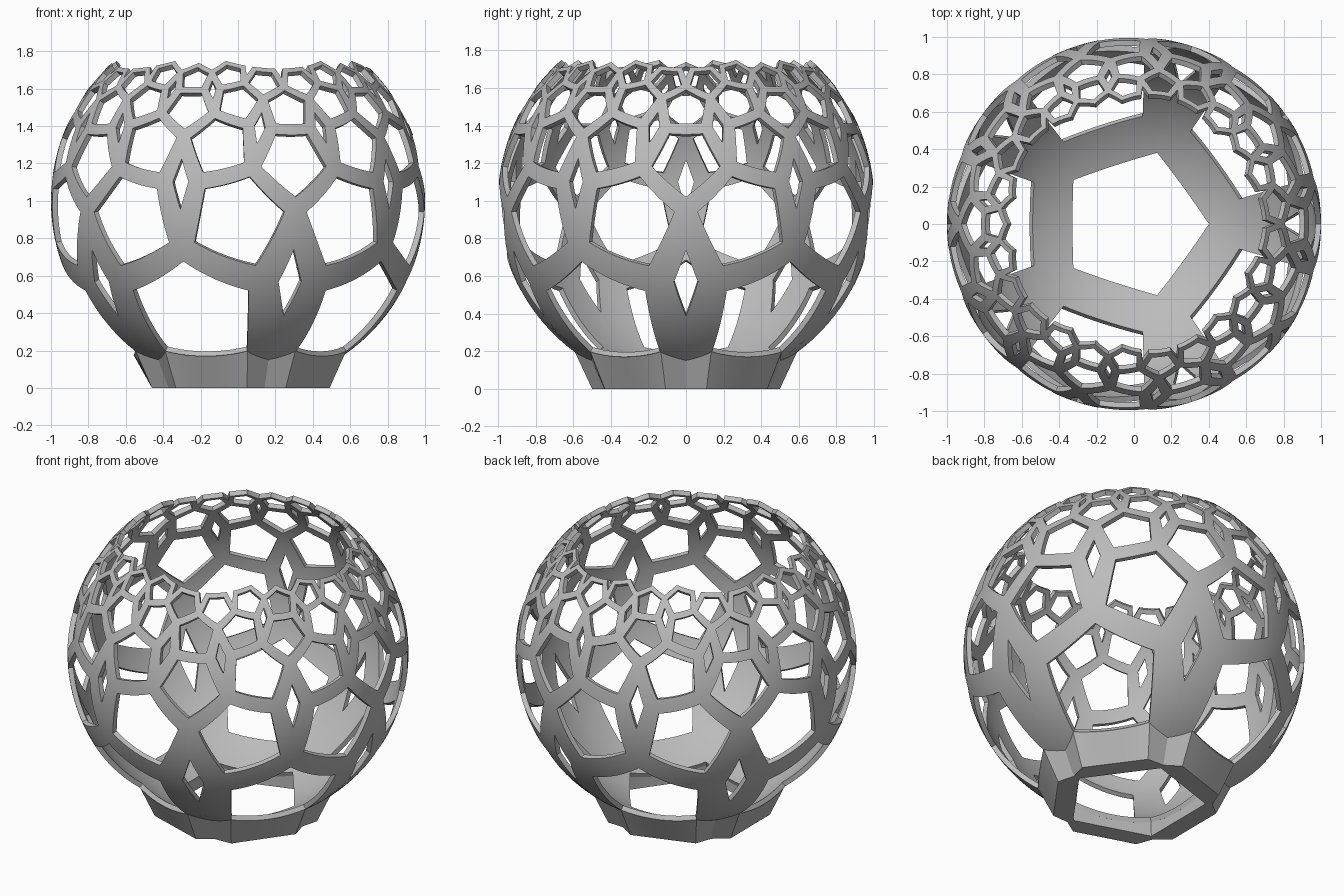
import bpy, bmesh, math
from mathutils import Vector

cube = bpy.data.objects.get("Cube")
if cube:
    bpy.data.objects.remove(cube, do_unlink=True)

grey = bpy.data.materials.new("plain_grey")
grey.use_nodes = True
grey.diffuse_color = (0.5, 0.5, 0.5, 1)
grey.node_tree.nodes["Principled BSDF"].inputs["Base Color"].default_value = (0.5, 0.5, 0.5, 1)

PITCH = 0.48                 # distance between neighbouring pentagon centres
THICK = 0.03
CENTRE = Vector((0, 0, 1))
TAN36 = math.tan(math.radians(36))


def u(deg):
    """Unit direction in the flat pattern, as a complex number."""
    return complex(math.cos(math.radians(deg)), math.sin(math.radians(deg)))


def on_sphere(p):
    """Wrap a point of the flat pattern onto the sphere, from its south pole."""
    f = 2 / (1 + abs(p) ** 2)
    return Vector((p.real * f, p.imag * f, 2 - f))


def key(p):
    return (round(p.real, 3), round(p.imag, 3))


def finish(name, bm):
    mesh = bpy.data.meshes.new(name)
    bm.to_mesh(mesh)
    bm.free()
    mesh.materials.append(grey)
    obj = bpy.data.objects.new(name, mesh)
    bpy.context.collection.objects.link(obj)
    bpy.ops.object.select_all(action='DESELECT')
    obj.select_set(True)
    bpy.context.view_layer.objects.active = obj
    return obj


# Flat pattern: regular pentagons with thin rhombic gaps in ten wedges
radius = 0.5 / math.cos(math.radians(36))
long_half = TAN36 * math.cos(math.radians(18))
short_half = TAN36 * math.sin(math.radians(18))
A, B, C = u(36) + u(0), u(0) + u(-36), u(36) + u(72)
tiles = {}


def add_tile(centre, corners, inradius, limit):
    if abs(centre) < limit:
        c = centre * PITCH
        tiles[key(c)] = (c, [c + PITCH * v for v in corners], inradius * PITCH)


upright = [radius * u(72 * j) for j in range(5)]
flipped = [-v for v in upright]
for k in range(5):
    turn = u(72 * k)
    for m in range(4):
        for n in range(4):
            for axis, step, flip_at, gap_at in (
                    (u(0), m * A + n * B, 1 + 2 * u(36).real, radius + long_half),
                    (u(36), m * A + n * C, 1, 1 + radius + long_half)):
                add_tile(turn * step, upright, 0.5, 4.85)
                add_tile(turn * (step + flip_at * axis), flipped, 0.5, 4.85)
                d = turn * axis
                add_tile(turn * (step + gap_at * axis),
                         [d * long_half, d * short_half * 1j, -d * long_half, -d * short_half * 1j],
                         short_half * math.cos(math.radians(18)), 4.5)

# Lattice shell
bm = bmesh.new()


def patch(p, q, q2, p2, along=10, across=4):
    """Grid of faces between edge p-q and edge p2-q2."""
    rows = []
    for i in range(across + 1):
        s, row = i / across, []
        for j in range(along + 1):
            t = j / along
            w = (p * (1 - t) + q * t) * (1 - s) + (p2 * (1 - t) + q2 * t) * s
            row.append(bm.verts.new((w.real, w.imag, 0)))
        rows.append(row)
    for r0, r1 in zip(rows, rows[1:]):
        for j in range(along):
            bm.faces.new((r0[j], r0[j + 1], r1[j + 1], r1[j]))


def half_strut(t):
    return min(0.065, max(0.05, 0.065 - 0.04 * (t - 0.35)))


edges = {}
for c, corners, inradius in tiles.values():
    holes = []
    for p in corners:
        if len(corners) == 4:
            width = half_strut(abs(c)) + 0.006
        else:
            width = half_strut(abs(p))
        holes.append(c + (p - c) * (1 - width / inradius))
    for i, p in enumerate(corners):
        j = (i + 1) % len(corners)
        patch(p, corners[j], holes[j], holes[i])
        edges.setdefault(key((p + corners[j]) / 2), []).append((p, corners[j]))

# Outer half of the struts along the open rim
rim = [e[0] for e in edges.values() if len(e) == 1]
normals = {}
for p, q in rim:
    for v in (p, q):
        normals.setdefault(key(v), []).append((q - p) * -1j / abs(q - p))


def pushed(p):
    a, b = normals[key(p)]
    return p + (a + b) / (1 + (a * b.conjugate()).real) * 0.05


for p, q in rim:
    patch(p, q, pushed(q), pushed(p))

bmesh.ops.remove_doubles(bm, verts=bm.verts[:], dist=0.0002)
for v in bm.verts:
    v.co = on_sphere(complex(v.co.x, v.co.y))
bm.normal_update()
for f in bm.faces:
    if f.normal.dot(f.calc_center_median() - CENTRE) < 0:
        f.normal_flip()
shell = finish("lattice_shell", bm)
solid = shell.modifiers.new("thickness", 'SOLIDIFY')
solid.thickness = THICK
solid.offset = -1
bpy.ops.object.modifier_apply(modifier=solid.name)
bpy.ops.object.shade_smooth_by_angle(angle=math.radians(35))

# Pentagonal foot: five tapered walls with a V notch at each corner
bm = bmesh.new()
outline = []                 # per point: top outer, bottom outer, bottom inner, top inner
STEPS = 10


def flat(p):
    return Vector((p.real, p.imag, 0))


for k in range(5):
    corner, side = u(72 * k), u(72 * k + 36)
    notch = Vector((corner.real * 0.527, corner.imag * 0.527, 0.15))
    outline.append((notch, flat(corner * 0.46), flat(corner * 0.42), on_sphere(corner * 0.216)))
    for i in range(STEPS + 1):
        s = 2 * i / STEPS - 1
        inner = complex(1, s * TAN36 * 0.8)
        outline.append((on_sphere(side * complex(0.302, 0.128 * s)),
                        flat(side * complex(0.46, 0.2 * s)),
                        flat(side * inner * 0.34),
                        on_sphere(side * inner * 0.175)))
loops = [[bm.verts.new(co) for co in point] for point in outline]
for a, b in zip(loops, loops[1:] + loops[:1]):
    for i in range(4):
        j = (i + 1) % 4
        bm.faces.new((a[i], a[j], b[j], b[i]))
bmesh.ops.recalc_face_normals(bm, faces=bm.faces[:])
finish("pentagonal_foot", bm)
bpy.ops.object.shade_smooth_by_angle(angle=math.radians(15))
